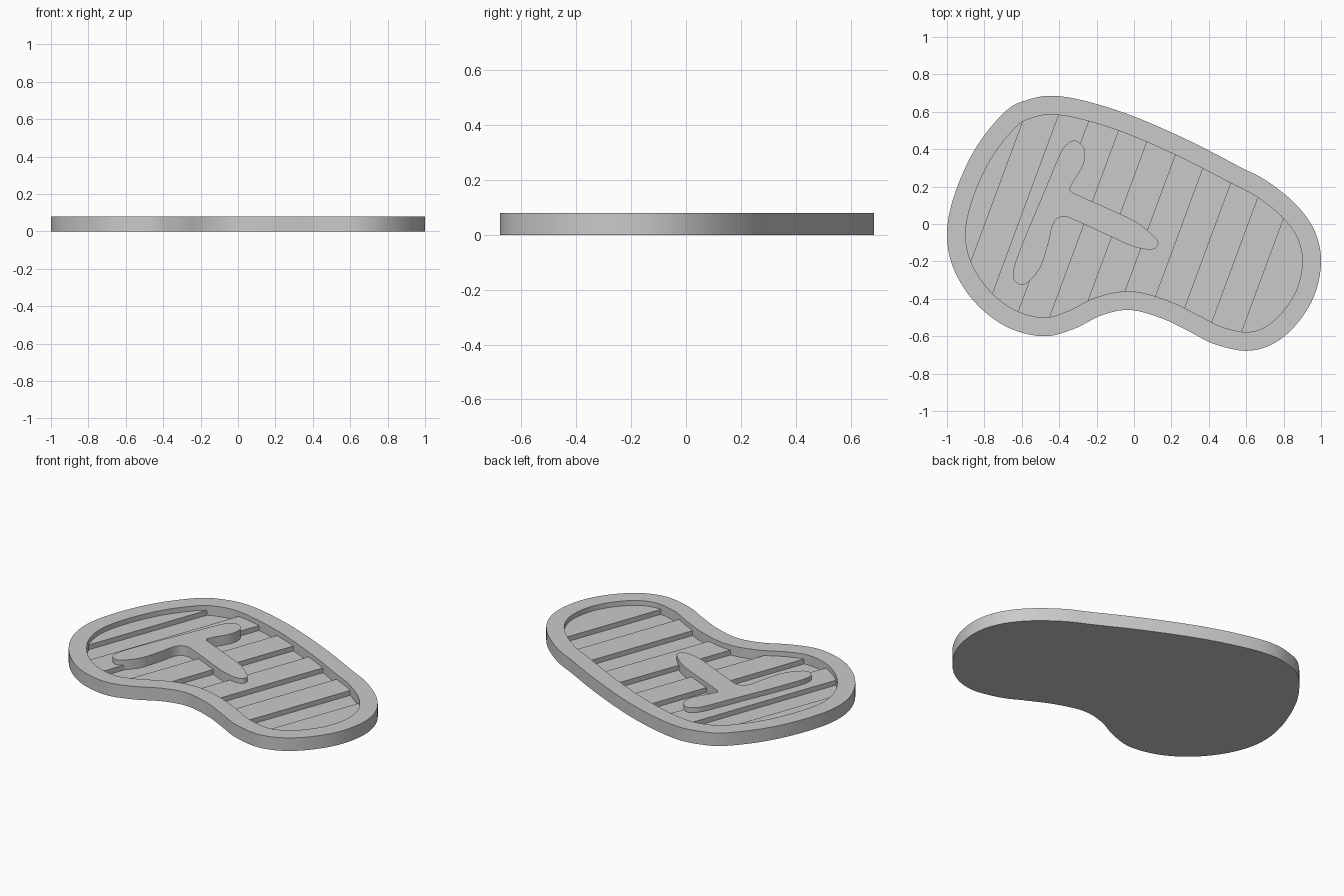
import bpy, bmesh
from mathutils import Vector

cube = bpy.data.objects.get("Cube")
if cube:
    bpy.data.objects.remove(cube, do_unlink=True)

RIM_TOP, FLOOR, SLAT_TOP, RIM_WIDTH = 0.08, 0.02, 0.05, 0.1

grey = bpy.data.materials.new("plain_grey")
grey.use_nodes = True
colour = (0.59, 0.59, 0.59, 1)
grey.diffuse_color = colour
grey.node_tree.nodes["Principled BSDF"].inputs["Base Color"].default_value = colour


def smooth_loop(points, steps=8):
    """Closed Catmull-Rom curve through the points."""
    pts = [Vector(p) for p in points]
    count, loop = len(pts), []
    for i in range(count):
        a, b, c, d = (pts[(i + k) % count] for k in (-1, 0, 1, 2))
        for s in range(steps):
            t = s / steps
            loop.append(0.5 * (2 * b + (c - a) * t
                               + (2 * a - 5 * b + 4 * c - d) * t ** 2
                               + (3 * b - a - 3 * c + d) * t ** 3))
    return loop


def inset_loop(loop, width):
    """Move a clockwise loop inwards by an even width."""
    result = []
    for i, p in enumerate(loop):
        along = (loop[(i + 1) % len(loop)] - loop[i - 1]).normalized()
        result.append(p + width * Vector((along.y, -along.x)))
    return result


def finish(bm, name):
    bmesh.ops.recalc_face_normals(bm, faces=bm.faces)
    mesh = bpy.data.meshes.new(name)
    bm.to_mesh(mesh)
    bm.free()
    mesh.materials.append(grey)
    obj = bpy.data.objects.new(name, mesh)
    bpy.context.collection.objects.link(obj)
    bpy.ops.object.select_all(action='DESELECT')
    obj.select_set(True)
    bpy.context.view_layer.objects.active = obj
    bpy.ops.object.shade_smooth_by_angle()


def loft(name, sections):
    """Join (loop, height) sections in order and cap both ends."""
    bm = bmesh.new()
    rings = [[bm.verts.new((p.x, p.y, z)) for p in loop] for loop, z in sections]
    for low, high in zip(rings, rings[1:]):
        for i in range(len(low)):
            bm.faces.new((low[i - 1], low[i], high[i], high[i - 1]))
    bm.faces.new(rings[0])
    bm.faces.new(rings[-1])
    finish(bm, name)


def slat(name, outline, start, end):
    """Cut a diagonal strip from the tray floor and raise it."""
    bm = bmesh.new()
    bm.faces.new([bm.verts.new((p.x, p.y, FLOOR)) for p in outline])
    across = Vector((0.938, -0.347, 0)).normalized()
    for dist, side in ((start, -1), (end, 1)):
        bmesh.ops.bisect_plane(bm, geom=bm.verts[:] + bm.edges[:] + bm.faces[:],
                               plane_co=across * dist, plane_no=across * side,
                               clear_outer=True)
    raised = bmesh.ops.extrude_face_region(bm, geom=bm.faces[:])["geom"]
    for v in raised:
        if isinstance(v, bmesh.types.BMVert):
            v.co.z = SLAT_TOP
    finish(bm, name)


# Kidney-shaped tray with an even raised rim
outer = smooth_loop([
    (-1, -.06), (-.962, .15), (-.85, .4), (-.69, .6), (-.565, .665), (-.43, .685),
    (-.25, .655), (0, .575), (.3, .443), (.557, .31), (.713, .228), (.87, .1),
    (.967, -.04), (1, -.2), (.965, -.38), (.87, -.535), (.745, -.64), (.6, -.678),
    (.43, -.642), (.3, -.577), (.15, -.505), (-.02, -.46), (-.17, -.487),
    (-.32, -.56), (-.48, -.6), (-.67, -.555), (-.84, -.43), (-.96, -.25)])
inner = inset_loop(outer, RIM_WIDTH)
loft("tray", [(outer, 0), (outer, RIM_TOP), (inner, RIM_TOP), (inner, FLOOR)])

# Six diagonal slats across the tray floor, the outer two filling the ends
PITCH = 0.165
for i in range(6):
    start = -0.747 + PITCH * (2 * i - 1)
    slat(f"slat_{i + 1}", inner, start, 1 if i == 5 else start + PITCH)

# Rounded T-shaped relief
relief = smooth_loop([
    (-.31, .445), (-.265, .4), (-.27, .32), (-.325, .225), (-.34, .18), (-.29, .15),
    (-.155, .09), (.005, .015), (.095, -.055), (.13, -.1), (.11, -.132),
    (.06, -.135), (-.02, -.115), (-.14, -.06), (-.315, .02), (-.38, .04),
    (-.43, .005), (-.46, -.11), (-.5, -.23), (-.56, -.305), (-.605, -.325),
    (-.645, -.29), (-.635, -.21), (-.57, -.04), (-.475, .185), (-.395, .375),
    (-.355, .43)])
loft("relief", [(relief, FLOOR), (relief, RIM_TOP)])
